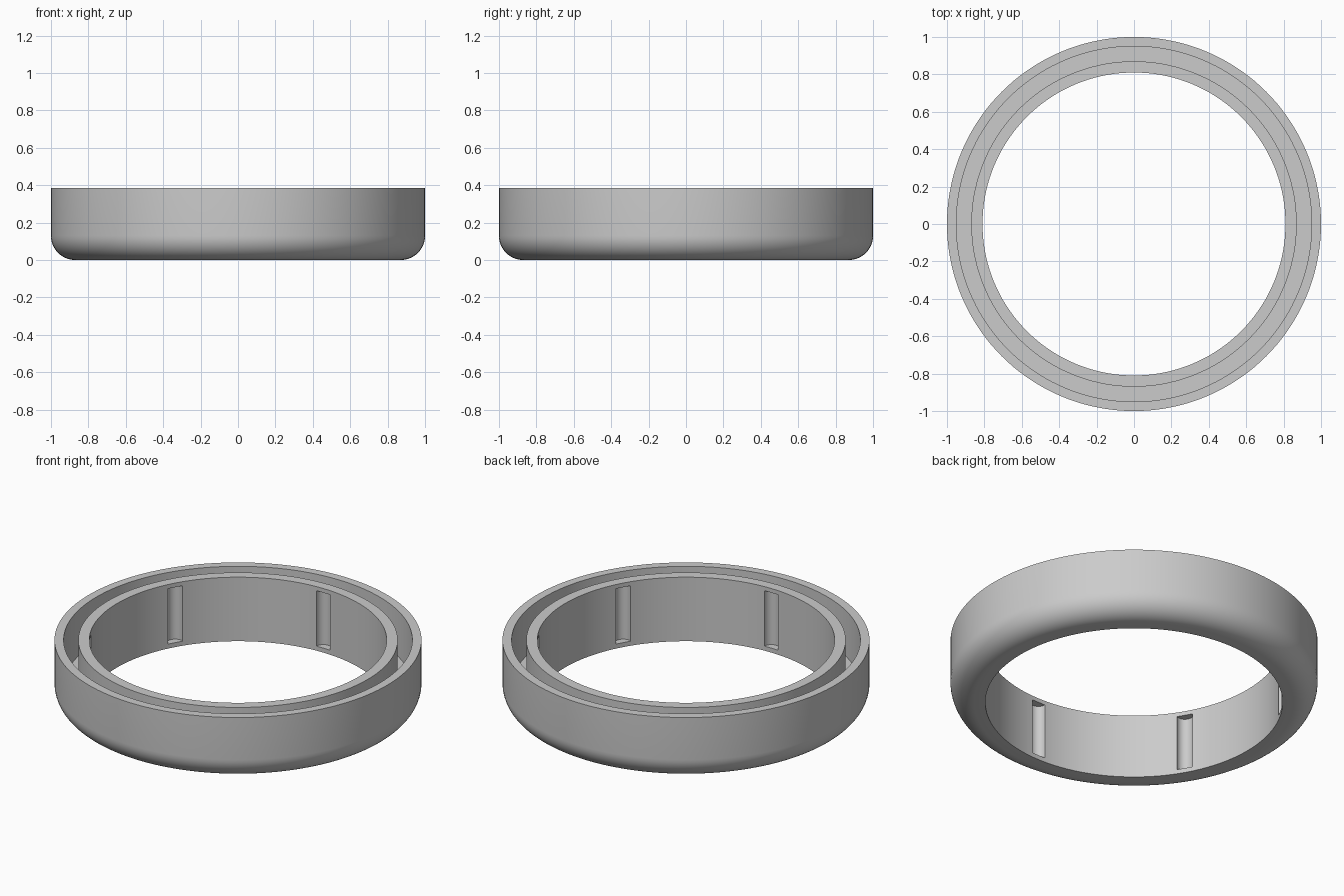
import bpy
import bmesh
from math import cos, sin, pi, radians

cube = bpy.data.objects.get("Cube")
if cube:
    bpy.data.objects.remove(cube, do_unlink=True)

SEGMENTS = 144
HEIGHT = 0.385
FILLET = 0.13
INNER_RADIUS = 0.81
NOTCH_RADIUS = 0.045
NOTCH_BOTTOM, NOTCH_TOP = 0.027, 0.36

# Single grey finish
grey = bpy.data.materials.new("plain_grey")
grey.use_nodes = True
colour = (0.6, 0.6, 0.6, 1)
grey.diffuse_color = colour
grey.node_tree.nodes["Principled BSDF"].inputs["Base Color"].default_value = colour


def lathe(name, profile):
    """Revolve a closed (radius, height) profile around z."""
    bm = bmesh.new()
    rings = []
    for i in range(SEGMENTS):
        a = 2 * pi * i / SEGMENTS
        rings.append([bm.verts.new((r * cos(a), r * sin(a), z)) for r, z in profile])
    n = len(profile)
    for i, ring in enumerate(rings):
        after = rings[(i + 1) % SEGMENTS]
        for j in range(n):
            k = (j + 1) % n
            bm.faces.new((ring[j], after[j], after[k], ring[k]))
    bmesh.ops.recalc_face_normals(bm, faces=bm.faces)
    mesh = bpy.data.meshes.new(name)
    bm.to_mesh(mesh)
    bm.free()
    mesh.materials.append(grey)
    obj = bpy.data.objects.new(name, mesh)
    bpy.context.collection.objects.link(obj)
    return obj


# Ring section: rounded outer foot, two rims with a channel between them
steps = 12
foot = []
for i in range(steps + 1):
    a = pi / 2 * i / steps
    foot.append((1 - FILLET + FILLET * sin(a), FILLET - FILLET * cos(a)))
rims = [(1, HEIGHT), (0.95, HEIGHT), (0.95, 0.11), (0.87, 0.11),
        (0.87, HEIGHT), (INNER_RADIUS, HEIGHT)]
ring = lathe("channelled_ring", [(INNER_RADIUS, 0)] + foot + rims)

# Six upright round notches cut into the inner wall
bm = bmesh.new()
for i in range(6):
    a = radians(30 + 60 * i)
    made = bmesh.ops.create_cone(
        bm, cap_ends=True, segments=32, radius1=NOTCH_RADIUS,
        radius2=NOTCH_RADIUS, depth=NOTCH_TOP - NOTCH_BOTTOM)
    bmesh.ops.translate(bm, verts=made["verts"], vec=(
        INNER_RADIUS * cos(a), INNER_RADIUS * sin(a), (NOTCH_TOP + NOTCH_BOTTOM) / 2))
mesh = bpy.data.meshes.new("notch_cutter")
bm.to_mesh(mesh)
bm.free()
mesh.materials.append(grey)
cutter = bpy.data.objects.new("notch_cutter", mesh)
cutter.hide_render = True
bpy.context.collection.objects.link(cutter)

cut = ring.modifiers.new("notches", "BOOLEAN")
cut.operation = "DIFFERENCE"
cut.solver = "EXACT"
cut.object = cutter

for obj in bpy.context.selected_objects:
    obj.select_set(False)
bpy.context.view_layer.objects.active = ring
ring.select_set(True)
bpy.ops.object.modifier_apply(modifier=cut.name)
bpy.data.objects.remove(cutter, do_unlink=True)
bpy.ops.object.shade_smooth_by_angle(angle=radians(30))
